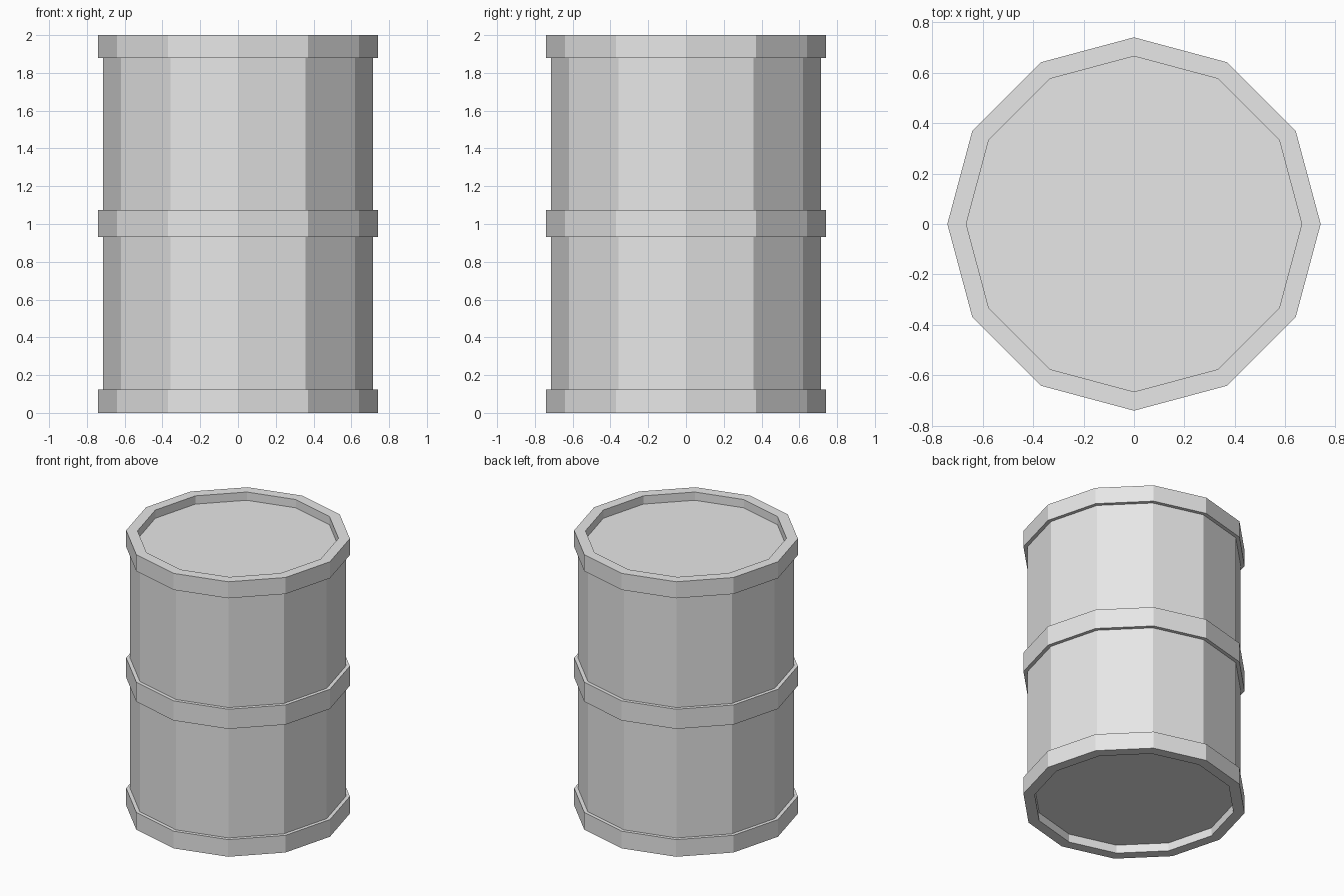
import bpy
import bmesh
from math import cos, sin, tau

SIDES = 12
HOOP_R, WALL_R, LID_R = 0.74, 0.714, 0.665
RECESS = 0.06
HEIGHT = 2.0

cube = bpy.data.objects.get("Cube")
if cube:
    bpy.data.objects.remove(cube, do_unlink=True)

steel = bpy.data.materials.new("plain_grey_steel")
steel.use_nodes = True
grey = (0.8, 0.8, 0.8, 1.0)
steel.diffuse_color = grey
steel.node_tree.nodes["Principled BSDF"].inputs["Base Color"].default_value = grey


def ring(bm, radius, z):
    return [bm.verts.new((radius * cos(tau * i / SIDES),
                          radius * sin(tau * i / SIDES), z))
            for i in range(SIDES)]


def lathe(name, profile, cap_start=False, cap_end=False):
    """Turn a (radius, height) profile, listed from bottom to top, into flat sides."""
    bm = bmesh.new()
    rings = [ring(bm, r, z) for r, z in profile]
    for low, high in zip(rings, rings[1:]):
        for i in range(SIDES):
            j = (i + 1) % SIDES
            bm.faces.new((low[i], low[j], high[j], high[i]))
    if cap_start:
        bm.faces.new(rings[0][::-1])
    if cap_end:
        bm.faces.new(rings[-1])
    mesh = bpy.data.meshes.new(name)
    bm.to_mesh(mesh)
    bm.free()
    mesh.materials.append(steel)
    obj = bpy.data.objects.new(name, mesh)
    bpy.context.scene.collection.objects.link(obj)


# Bottom rim with the recessed base
lathe("bottom_rim", [(LID_R, RECESS), (LID_R, 0), (HOOP_R, 0),
                     (HOOP_R, 0.125), (WALL_R, 0.125)], cap_start=True)

# Walls between the hoops
lathe("lower_wall", [(WALL_R, 0.125), (WALL_R, 0.93)])
lathe("upper_wall", [(WALL_R, 1.073), (WALL_R, 1.88)])

# Raised hoop around the middle
lathe("middle_hoop", [(WALL_R, 0.93), (HOOP_R, 0.93),
                      (HOOP_R, 1.073), (WALL_R, 1.073)])

# Top rim with the recessed lid
lathe("top_rim", [(WALL_R, 1.88), (HOOP_R, 1.88), (HOOP_R, HEIGHT),
                  (LID_R, HEIGHT), (LID_R, HEIGHT - RECESS)], cap_end=True)
